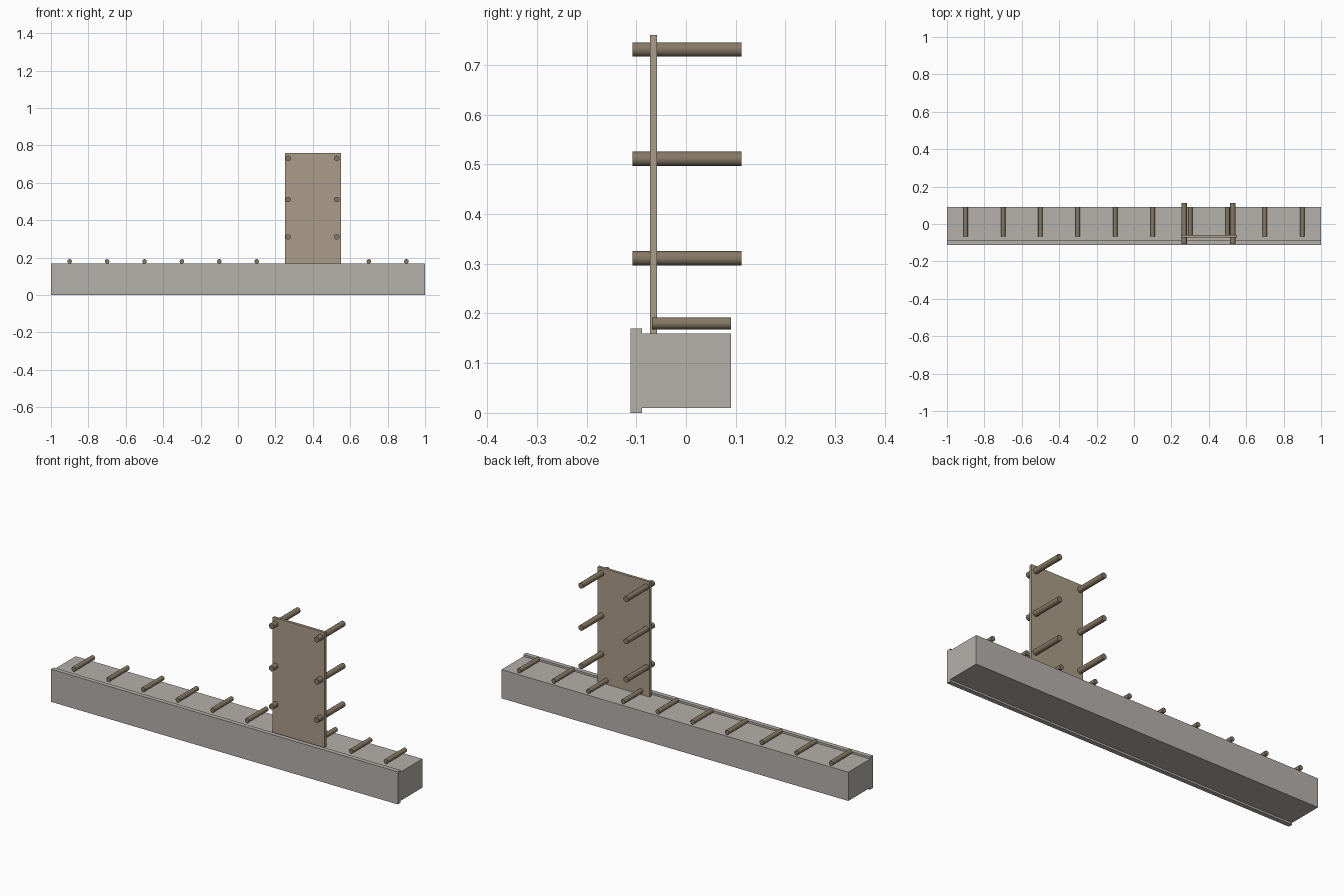
import bpy
import math

cube = bpy.data.objects.get("Cube")
if cube:
    bpy.data.objects.remove(cube, do_unlink=True)


def material(name, rgb):
    mat = bpy.data.materials.new(name)
    mat.use_nodes = True
    color = (*rgb, 1)
    mat.diffuse_color = color
    mat.node_tree.nodes["Principled BSDF"].inputs["Base Color"].default_value = color
    return mat


stone = material("warm grey", (0.46, 0.44, 0.41))
board = material("tan wood", (0.41, 0.34, 0.25))
peg_wood = material("brown wood", (0.24, 0.19, 0.13))


def box(name, low, high, mat):
    centre = [(a + b) / 2 for a, b in zip(low, high)]
    bpy.ops.mesh.primitive_cube_add(size=1, location=centre)
    obj = bpy.context.object
    obj.name = name
    obj.scale = [b - a for a, b in zip(low, high)]
    bpy.ops.object.transform_apply(location=False, rotation=False, scale=True)
    obj.data.materials.append(mat)


def rod(name, x, z, radius, front, back):
    bpy.ops.mesh.primitive_cylinder_add(
        vertices=24, radius=radius, depth=back - front,
        location=(x, (front + back) / 2, z), rotation=(math.pi / 2, 0, 0))
    obj = bpy.context.object
    obj.name = name
    obj.data.materials.append(peg_wood)
    bpy.ops.object.shade_smooth_by_angle()


# Long base with a slightly taller facing strip
box("base_beam", (-1, -0.09, 0.01), (1, 0.091, 0.16), stone)
box("front_facing", (-1, -0.112, 0), (1, -0.089, 0.17), stone)

# Upright panel
box("upright_panel", (0.25, -0.072, 0.16), (0.55, -0.058, 0.76), board)

# Row of short rods along the top of the base
for i in range(10):
    rod(f"base_rod_{i + 1}", -0.9 + 0.2 * i, 0.18, 0.012, -0.068, 0.091)

# Pairs of long rods through the panel
for row, z in enumerate((0.311, 0.511, 0.731), 1):
    for side, x in (("right", 0.268), ("left", 0.528)):
        rod(f"panel_rod_{side}_{row}", x, z, 0.0145, -0.108, 0.112)
